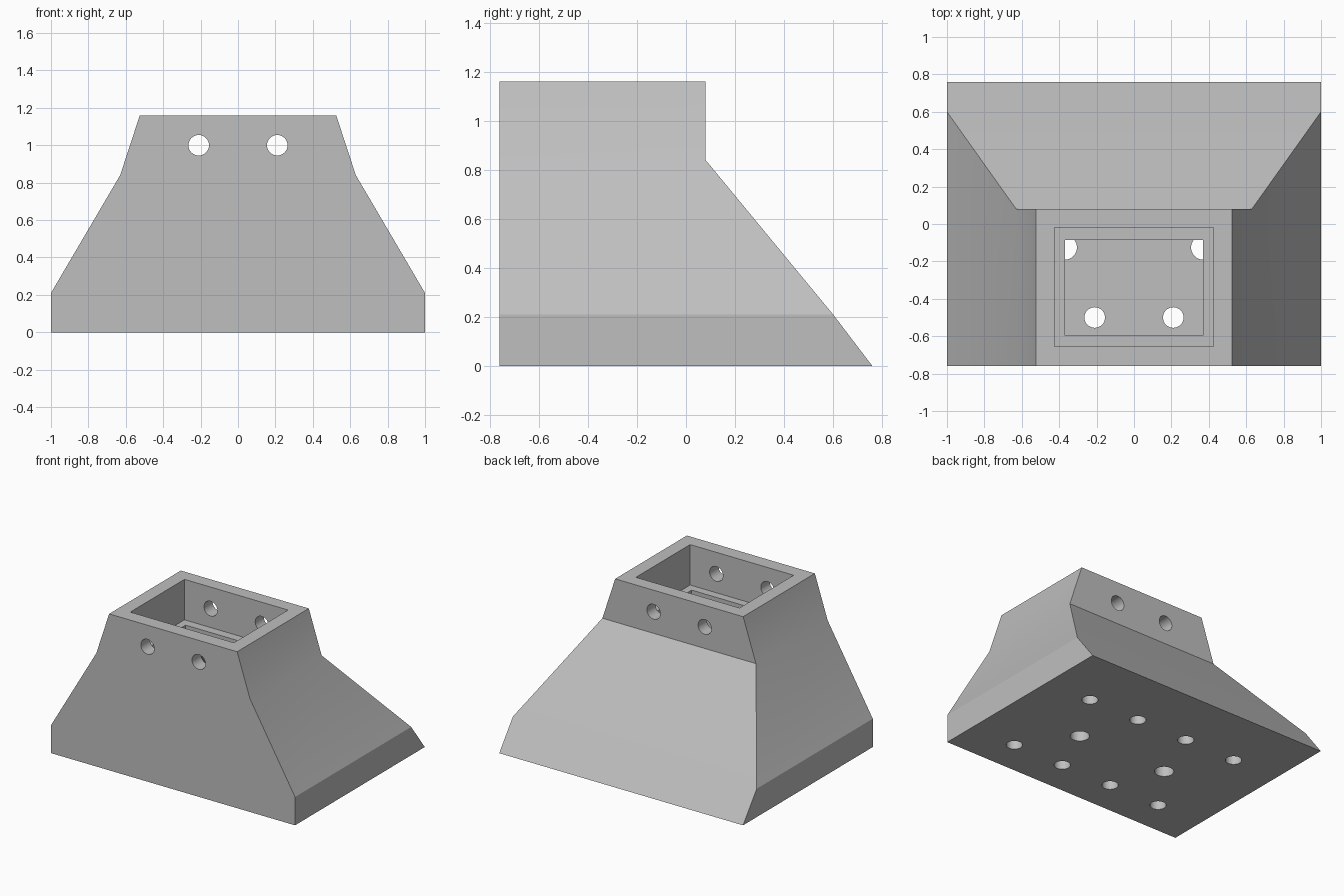
import bpy, bmesh
from mathutils import Matrix

cube = bpy.data.objects.get("Cube")
if cube:
    bpy.data.objects.remove(cube, do_unlink=True)

grey = bpy.data.materials.new("plain_grey")
grey.use_nodes = True
colour = (0.52, 0.52, 0.52, 1)
grey.diffuse_color = colour
grey.node_tree.nodes["Principled BSDF"].inputs["Base Color"].default_value = colour


def finish(name, bm):
    bmesh.ops.recalc_face_normals(bm, faces=bm.faces)
    mesh = bpy.data.meshes.new(name)
    bm.to_mesh(mesh)
    bm.free()
    mesh.materials.append(grey)
    obj = bpy.data.objects.new(name, mesh)
    bpy.context.scene.collection.objects.link(obj)
    return obj


def loft(name, levels):
    """Stack of rectangles, each (z, half width, front y, back y)."""
    bm = bmesh.new()
    rings = [[bm.verts.new(p) for p in ((-w, f, z), (w, f, z), (w, b, z), (-w, b, z))]
             for z, w, f, b in levels]
    for low, high in zip(rings, rings[1:]):
        for i in range(4):
            j = (i + 1) % 4
            bm.faces.new((low[i], low[j], high[j], high[i]))
    bm.faces.new(rings[0])
    bm.faces.new(rings[-1])
    return finish(name, bm)


def drill(name, radius, depth, place, turn=None):
    """Cylinder cutter, upright unless turned."""
    bm = bmesh.new()
    bmesh.ops.create_cone(bm, cap_ends=True, segments=32, radius1=radius, radius2=radius,
                          depth=depth,
                          matrix=Matrix.Translation(place) @ (turn or Matrix.Identity(4)))
    return finish(name, bm)


# Flared outer body with a straight front
body = loft("post_base", [(0, 1, -.76, .76), (.21, 1, -.76, .6),
                          (.84, .63, -.76, .08), (1.16, .525, -.76, .08)])

# Hollow inside, ledge opening and post socket
cutters = [
    loft("hollow_cutter", [(.08, .9, -.66, .565), (.2, .89, -.66, .48), (.74, .575, -.66, .03)]),
    loft("ledge_cutter", [(.5, .37, -.595, -.085), (1, .37, -.595, -.085)]),
    loft("socket_cutter", [(.86, .425, -.655, -.02), (1.4, .425, -.655, -.02)]),
]

# Bolt holes across the neck and through the floor
sideways = Matrix.Rotation(1.5707963, 4, "X")
for side in (-1, 1):
    cutters.append(drill("neck_hole_cutter", .055, 2, (side * .21, -.3, 1), sideways))
    cutters.append(drill("large_floor_hole_cutter", .065, .3, (side * .37, -.126, 0)))
    for x in (.21, .63):
        for y in (-.5, .29):
            cutters.append(drill("floor_hole_cutter", .055, .3, (side * x, y, 0)))

bpy.context.view_layer.objects.active = body
body.select_set(True)
for cutter in cutters:
    cutter.hide_render = True
    cut = body.modifiers.new("cut", "BOOLEAN")
    cut.operation = "DIFFERENCE"
    cut.solver = "EXACT"
    cut.object = cutter
    bpy.ops.object.modifier_apply(modifier=cut.name)
    bpy.data.objects.remove(cutter, do_unlink=True)

# Smooth hole walls, crisp panel edges
bpy.ops.object.shade_smooth_by_angle(angle=0.35)
